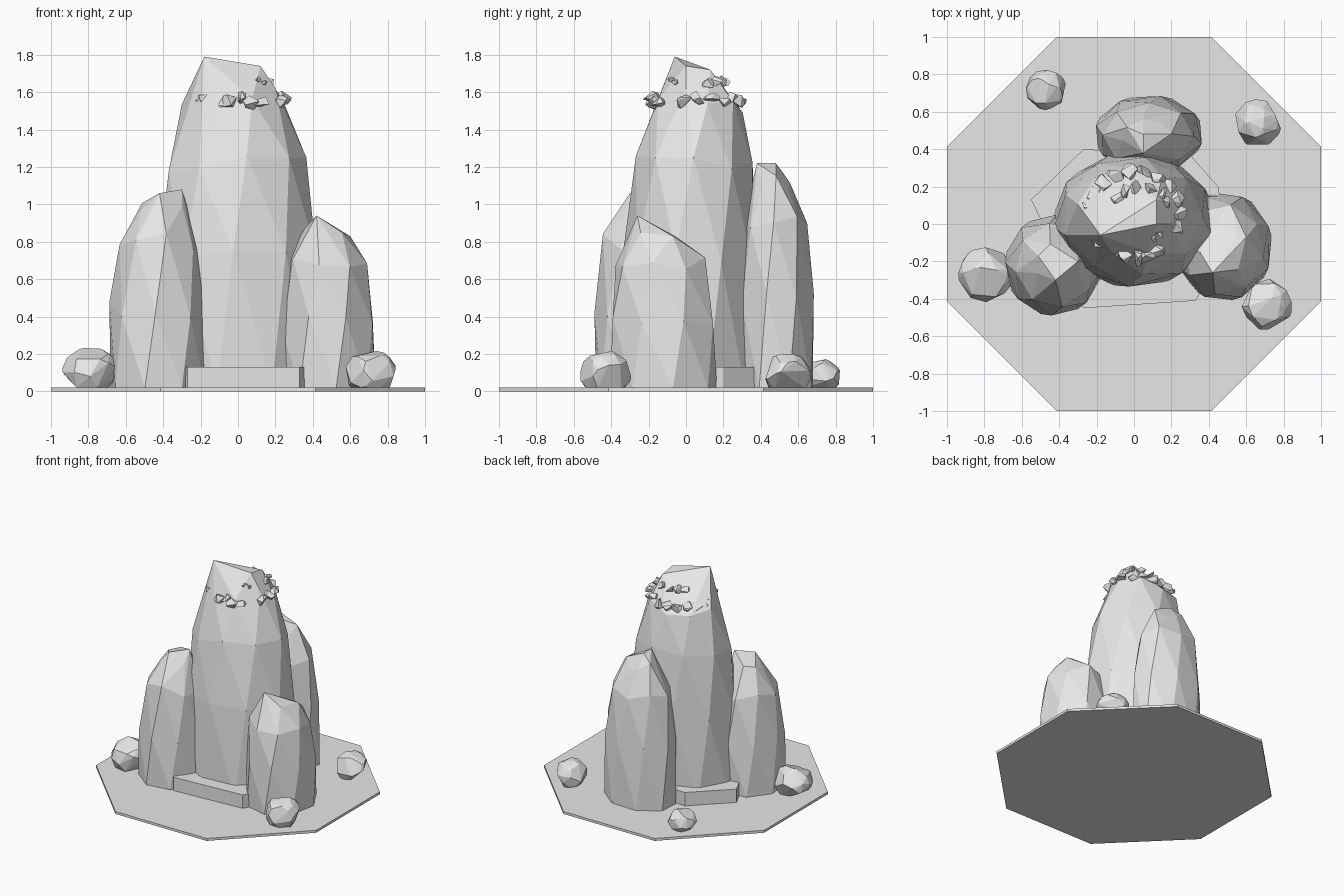
import bpy
import bmesh
import random
from math import cos, sin, radians
from mathutils import Vector

random.seed(4)
cube = bpy.data.objects.get("Cube")
if cube:
    bpy.data.objects.remove(cube, do_unlink=True)

grey = (.8, .8, .8, 1)
stone = bpy.data.materials.new("stone_grey")
stone.use_nodes = True
stone.diffuse_color = grey
stone.node_tree.nodes["Principled BSDF"].inputs["Base Color"].default_value = grey


def ellipse(centre, radii, sides, turn):
    """Corner points of a stretched regular polygon."""
    angles = [radians(turn + 360 * i / sides) for i in range(sides)]
    return [(centre[0] + radii[0] * cos(a), centre[1] + radii[1] * sin(a)) for a in angles]


def build_hulls(name, clouds):
    """One object made of the convex hull of each point cloud."""
    bm = bmesh.new()
    for cloud in clouds:
        verts = [bm.verts.new(point) for point in cloud]
        bmesh.ops.convex_hull(bm, input=verts)
        loose = [v for v in bm.verts if not v.link_faces]
        bmesh.ops.delete(bm, geom=loose, context="VERTS")
    bmesh.ops.dissolve_limit(bm, angle_limit=radians(3), verts=bm.verts[:], edges=bm.edges[:])
    bmesh.ops.recalc_face_normals(bm, faces=bm.faces[:])
    mesh = bpy.data.meshes.new(name)
    bm.to_mesh(mesh)
    bm.free()
    mesh.materials.append(stone)
    obj = bpy.data.objects.new(name, mesh)
    bpy.context.collection.objects.link(obj)


def slab(name, outline, low, high):
    build_hulls(name, [[(x, y, z) for x, y in outline for z in (low, high)]])


def pillar(name, centre, radii, sides, turn, height, profile, lean, crown):
    """Faceted rock: polygon rings by height fraction, leaning near the top, closed by crown points."""
    cloud = list(crown)
    for level, (fraction, scale) in enumerate(profile):
        drift = Vector(lean) * fraction ** 3
        ring = ellipse(Vector(centre) + drift, Vector(radii) * scale, sides, turn + 12 * level)
        for x, y in ring:
            lift = random.uniform(-.05, .05) if level else 0
            cloud.append((x, y, max(.02, height * fraction + lift)))
    build_hulls(name, [cloud])


def lump(centre, radii, count):
    """Random points on a stretched ball, kept above the ground."""
    cloud = []
    for _ in range(count):
        d = Vector([random.gauss(0, 1) for _ in range(3)]).normalized()
        x, y, z = [c + r * n for c, r, n in zip(centre, radii, d)]
        cloud.append((x, y, max(.01, z)))
    return cloud


# Ground plate and step
slab("ground_plate", ellipse((0, 0), (1.082, 1.082), 8, 22.5), 0, .02)
slab("stone_step", [(-.27, -.45), (.33, -.41), (.5, -.1), (.45, .2),
                    (.3, .37), (-.27, .4), (-.55, .13)], .02, .13)

# Tall centre rock and three side rocks
tall = [(0, 1), (.4, 1), (.68, .88), (.85, .65)]
stout = [(0, 1), (.4, 1), (.75, .84), (.93, .45)]
pillar("centre_rock", (0, .02), (.43, .36), 9, 15, 1.79, tall, (-.04, .08),
       [(-.18, -.06, 1.79), (.12, 0, 1.74), (.12, .13, 1.72), (.2, 0, 1.62)])
pillar("left_rock", (.48, -.12), (.26, .29), 8, 10, .9, stout, (-.01, -.04),
       [(.42, -.26, .94), (.6, -.07, .83)])
pillar("right_rock", (-.43, -.22), (.26, .27), 8, 30, 1.07, stout, (.03, 0),
       [(-.3, -.2, 1.08), (-.42, -.3, 1.06)])
pillar("back_rock", (.08, .48), (.29, .21), 8, 20, 1.21, stout, (-.01, -.02),
       [(.05, .38, 1.22), (.05, .48, 1.22)])

# Loose boulders
for name, x, y, radius in [("front_right_boulder", -.79, -.27, .15),
                           ("front_left_boulder", .71, -.43, .14),
                           ("back_left_boulder", .66, .54, .13),
                           ("back_right_boulder", -.47, .72, .11)]:
    build_hulls(name, [lump((x, y, radius * .7), (radius, radius, radius * .9), 40)])


def rubble(name, centre, radii, height, size, start, end, count):
    """Arc of small broken stones around the summit."""
    clouds = []
    for i in range(count):
        angle = radians(start + (end - start) * i / (count - 1))
        spot = (centre[0] + radii[0] * cos(angle), centre[1] + radii[1] * sin(angle),
                height + random.uniform(-.01, .02))
        clouds.append(lump(spot, (size, size, size * .8), 10))
    build_hulls(name, clouds)


# Crumbled stones and chips near the summit
rim, radii = (0, .05), (.24, .23)
rubble("front_rim_stones", rim, radii, 1.55, .05, -115, -60, 5)
rubble("side_rim_stone", rim, radii, 1.55, .04, -145, -140, 2)
rubble("back_rim_stones", rim, radii, 1.55, .05, -15, 170, 11)
rubble("upper_rim_stones", (.04, .12), (.13, .08), 1.65, .04, 0, 170, 6)
rubble("front_ledge_chips", (.11, -.06), (.03, .02), 1.65, .02, 0, 270, 4)
